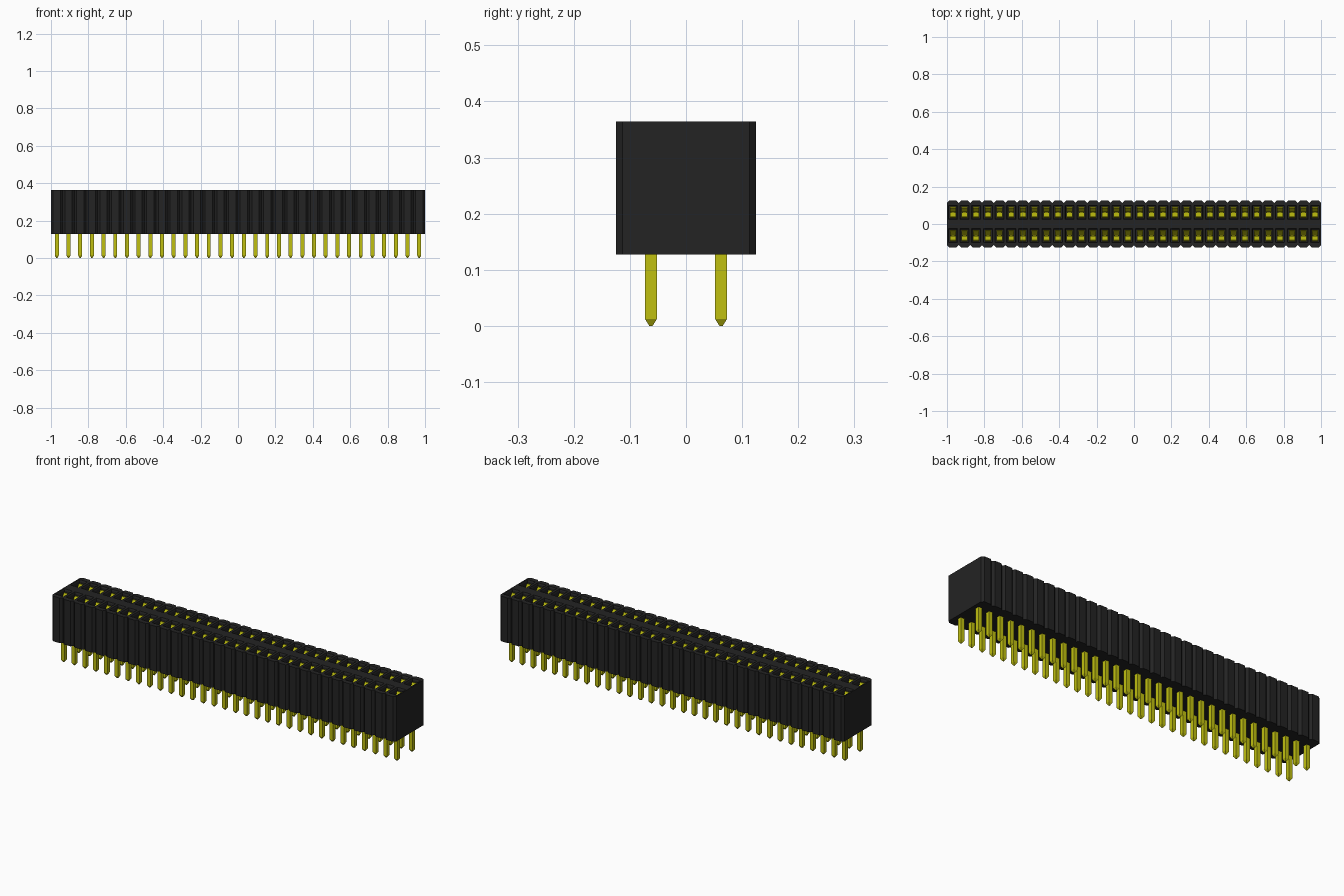
import bpy, bmesh
from mathutils import Matrix, Vector

if "Cube" in bpy.data.objects:
    bpy.data.objects.remove(bpy.data.objects["Cube"], do_unlink=True)

COUNT, PITCH, ROW = 32, 0.0625, 0.0625
HALF_Y, BOTTOM, TOP, CHAMFER = 0.125, 0.127, 0.364, 0.012
XS = [(i - (COUNT - 1) / 2) * PITCH for i in range(COUNT)]
SPOTS = [(x, y) for y in (-ROW, ROW) for x in XS]


def make_material(name, colour, roughness):
    mat = bpy.data.materials.new(name)
    mat.use_nodes = True
    mat.diffuse_color = (*colour, 1)
    shader = mat.node_tree.nodes["Principled BSDF"]
    shader.inputs["Base Color"].default_value = (*colour, 1)
    shader.inputs["Roughness"].default_value = roughness
    return mat


black = make_material("black plastic", (0.017, 0.017, 0.017), 0.6)
gold = make_material("yellow metal", (0.53, 0.53, 0.005), 0.4)


def make_object(name, bm, mat):
    bmesh.ops.recalc_face_normals(bm, faces=bm.faces)
    mesh = bpy.data.meshes.new(name)
    bm.to_mesh(mesh)
    bm.free()
    mesh.materials.append(mat)
    obj = bpy.data.objects.new(name, mesh)
    bpy.context.collection.objects.link(obj)
    return obj


def prism(bm, outline, direction):
    """Extrude a closed outline of points along a direction."""
    face = bm.faces.new([bm.verts.new(p) for p in outline])
    moved = bmesh.ops.extrude_face_region(bm, geom=[face])["geom"]
    verts = [v for v in moved if isinstance(v, bmesh.types.BMVert)]
    bmesh.ops.translate(bm, verts=verts, vec=direction)


def tapered_box(bm, x, y, levels):
    """Stack of rectangles (z, half x, half y) joined into a closed solid."""
    rings = []
    for z, hx, hy in levels:
        rings.append([bm.verts.new((x + sx * hx, y + sy * hy, z))
                      for sx, sy in ((-1, -1), (1, -1), (1, 1), (-1, 1))])
    for a, b in zip(rings, rings[1:]):
        for k in range(4):
            n = (k + 1) % 4
            bm.faces.new((a[k], a[n], b[n], b[k]))
    bm.faces.new(rings[0][::-1])
    bm.faces.new(rings[-1])


# Housing: a bar with a V groove between neighbouring positions
front = []
for x in XS:
    h = PITCH / 2
    front += [(x - h, CHAMFER - HALF_Y), (x - h + CHAMFER, -HALF_Y),
              (x + h - CHAMFER, -HALF_Y)]
front.append((1, CHAMFER - HALF_Y))
outline = front + [(-x, -y) for x, y in front]
bm = bmesh.new()
prism(bm, [(x, y, BOTTOM) for x, y in outline], Vector((0, 0, TOP - BOTTOM)))
housing = make_object("housing", bm, black)

# Sockets: funnel-topped wells cut into the housing
bm = bmesh.new()
for x, y in SPOTS:
    tapered_box(bm, x, y, [(BOTTOM + 0.03, 0.021, 0.034), (TOP - 0.008, 0.021, 0.034),
                           (TOP + 0.002, 0.025, 0.038)])
cutter = make_object("socket_cutter", bm, black)
cutter.hide_render = True
cut = housing.modifiers.new("sockets", "BOOLEAN")
cut.operation, cut.solver, cut.object = "DIFFERENCE", "EXACT", cutter
bpy.context.view_layer.objects.active = housing
bpy.ops.object.modifier_apply(modifier=cut.name)
bpy.data.objects.remove(cutter, do_unlink=True)

# Pins: square legs with pointed tips
bm = bmesh.new()
for x, y in SPOTS:
    tapered_box(bm, x, y, [(0, 0.003, 0.003), (0.012, 0.0105, 0.0105),
                           (BOTTOM + 0.04, 0.0105, 0.0105)])
make_object("pins", bm, gold)

# Contacts: pairs of bent spring leaves inside every socket
leaf = [(0.030, BOTTOM + 0.03), (0.030, 0.22), (0.007, 0.315), (0.027, 0.35)]
thick = 0.005
profile = leaf + [(y - thick, z) for y, z in reversed(leaf)]
bm = bmesh.new()
for x, y in SPOTS:
    for side in (-1, 1):
        prism(bm, [(x - 0.016, y + side * u, z) for u, z in profile],
              Vector((0.032, 0, 0)))
make_object("spring_contacts", bm, gold)
